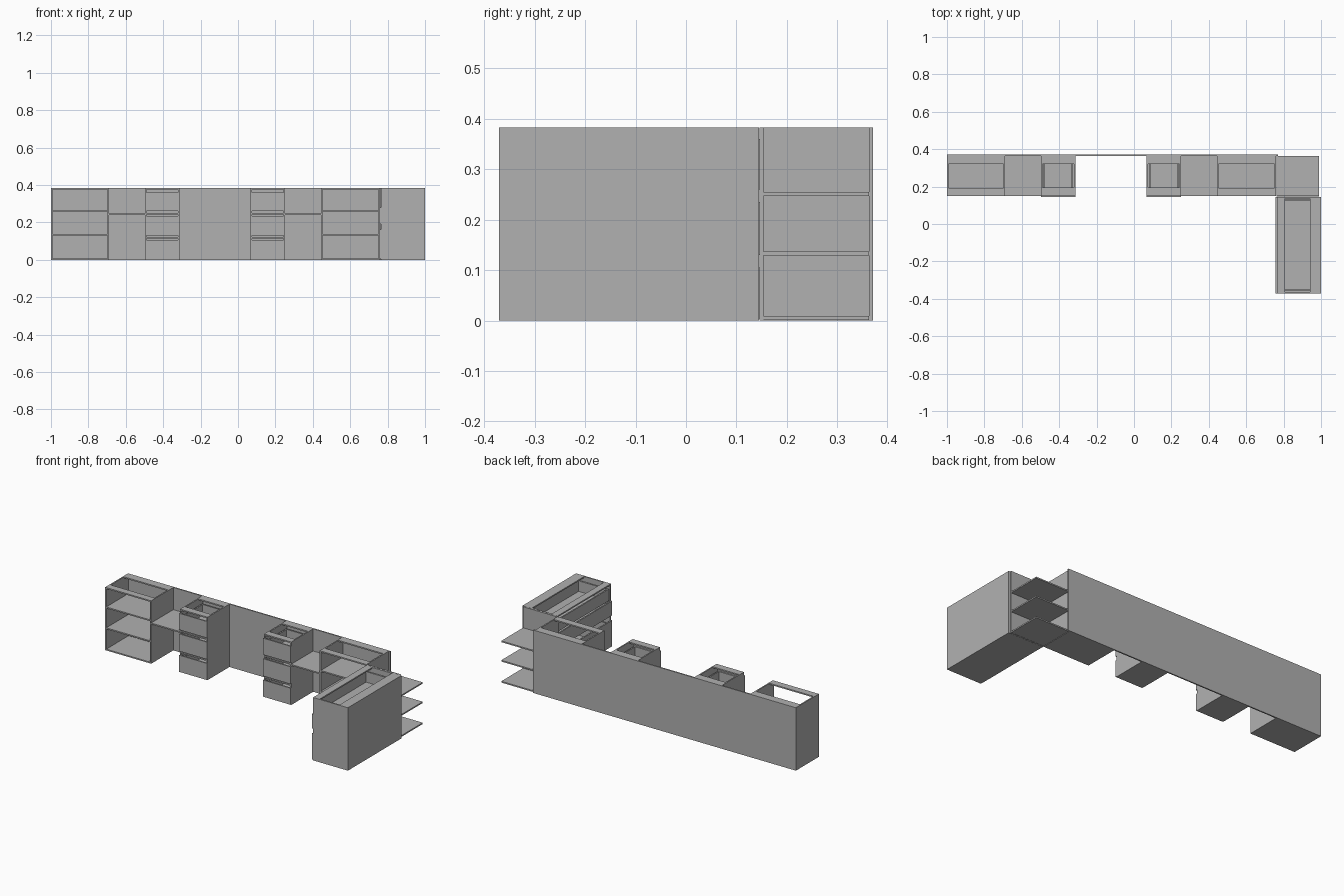
import bpy, math
from mathutils import Matrix, Vector

if "Cube" in bpy.data.objects:
    bpy.data.objects.remove(bpy.data.objects["Cube"], do_unlink=True)

grey = bpy.data.materials.new("board_grey")
grey.use_nodes = True
COLOR = (0.44, 0.44, 0.44, 1)
grey.diffuse_color = COLOR
grey.node_tree.nodes["Principled BSDF"].inputs["Base Color"].default_value = COLOR

T = 0.008       # board thickness
H = 0.383       # carcass height
BACK = 0.363    # inner face of the long back panel
FRONT = 0.15    # front edge of the wall units
RAIL = 0.042    # depth of the top rails


def unit_part(name, slabs, place=Matrix()):
    """One object made of box slabs, each given as x, y and z ranges."""
    verts, faces = [], []
    for xs, ys, zs in slabs:
        n = len(verts)
        verts += [place @ Vector((x, y, z)) for z in zs for y in ys for x in xs]
        quads = ((0, 2, 3, 1), (4, 5, 7, 6), (0, 1, 5, 4),
                 (2, 6, 7, 3), (0, 4, 6, 2), (1, 3, 7, 5))
        faces += [[n + i for i in q] for q in quads]
    mesh = bpy.data.meshes.new(name)
    mesh.from_pydata(verts, [], faces)
    mesh.materials.append(grey)
    ob = bpy.data.objects.new(name, mesh)
    bpy.context.collection.objects.link(ob)
    return ob


def carcass(name, x0, x1, y0, y1, place=Matrix(), back_rail=RAIL):
    """Floor, two sides and two flat top rails."""
    inner = (x0 + T, x1 - T)
    unit_part(name + "_sides", [((x0, x0 + T), (y0, y1), (0, H)),
                                ((x1 - T, x1), (y0, y1), (0, H))], place)
    unit_part(name + "_floor", [(inner, (y0, y1), (0, T))], place)
    unit_part(name + "_top_rails", [(inner, (y0, y0 + RAIL), (H - T, H)),
                                    (inner, (y1 - back_rail, y1), (H - T, H))], place)


def drawer_box(name, x0, x1, y0, y1, z0, z1, place=Matrix()):
    """Open-topped tray."""
    unit_part(name, [((x0, x1), (y0, y1), (z0, z0 + T)),
                     ((x0, x0 + T), (y0, y1), (z0 + T, z1)),
                     ((x1 - T, x1), (y0, y1), (z0 + T, z1)),
                     ((x0 + T, x1 - T), (y0, y0 + T), (z0 + T, z1)),
                     ((x0 + T, x1 - T), (y1 - T, y1), (z0 + T, z1))], place)


# Long back panel
unit_part("back_panel", [((-1, 0.77), (BACK, BACK + T), (0, H))])

# Open shelf units
for name, x0, x1 in (("right_shelf_unit", -1, -0.69), ("left_shelf_unit", 0.445, 0.76)):
    carcass(name, x0, x1, FRONT, BACK)
    unit_part(name + "_shelves", [((x0 + T, x1 - T), (FRONT, BACK), (z, z + T))
                                  for z in (0.13, 0.257)])

# Drawer units with finger gaps between the fronts
for name, x0, x1 in (("right_drawer_unit", -0.498, -0.312), ("left_drawer_unit", 0.068, 0.252)):
    y0 = FRONT + 0.003
    carcass(name, x0, x1, y0, BACK)
    for i, (z0, z1) in enumerate(((0.004, 0.105), (0.13, 0.235), (0.26, 0.36))):
        unit_part(f"{name}_front_{i}", [((x0, x1), (y0 - T, y0), (z0, z1))])
        drawer_box(f"{name}_tray_{i}", x0 + 0.014, x1 - 0.014, y0, BACK - 0.015,
                   z0 + 0.012, z1 - 0.015)
    unit_part(name + "_cross_rails", [((x0 + T, x1 - T), (y0, y0 + 0.02), (z, z + T))
                                      for z in (0.115, 0.243)])

# Bridging shelves between the units
for name, x0, x1 in (("right_bridge_shelf", -0.69, -0.498), ("left_bridge_shelf", 0.252, 0.445)):
    unit_part(name, [((x0, x1), (FRONT, BACK), (0.24, 0.24 + T))])

# Corner shelves and their upright
unit_part("corner_upright", [((0.762, 0.99), (0.146, 0.154), (0, H))])
unit_part("corner_shelves", [((0.762, 0.99), (0.154, 0.363), (z, z + T))
                             for z in (0.001, 0.129, 0.247)])

# Return unit, turned to face the open side of the corner
turn = Matrix.Translation((0.757, -0.113, 0)) @ Matrix.Rotation(-math.pi / 2, 4, "Z")
W, D = 0.258, 0.243
carcass("return_unit", -W, W, T, D - T, turn, 0.052)
unit_part("return_unit_back", [((-W, W), (D - T, D), (0, H))], turn)
for i, (z0, z1) in enumerate(((0.004, 0.162), (0.192, 0.28))):
    unit_part(f"return_front_{i}", [((-W, W), (0, T), (z0, z1))], turn)
    drawer_box(f"return_tray_{i}", 0.015 - W, W - 0.015, T, D - 0.025,
               z0 + 0.012, z1 - 0.015, turn)
drawer_box("return_inner_tray", 0.015 - W, W - 0.015, T + 0.004, D - 0.025, 0.283, 0.355, turn)
